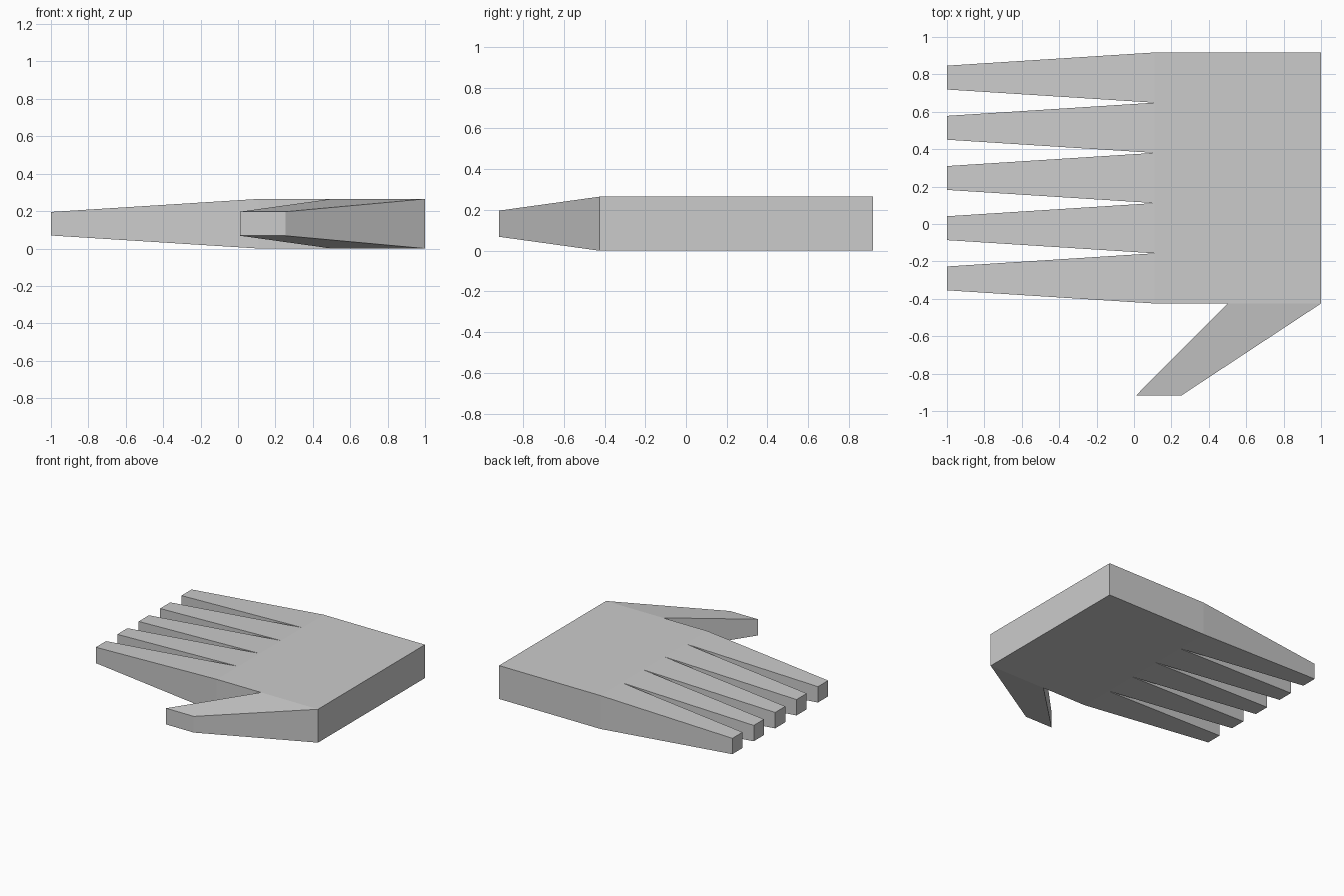
import bpy, bmesh
from mathutils import Vector, Matrix

if "Cube" in bpy.data.objects:
    bpy.data.objects.remove(bpy.data.objects["Cube"])

X0, X1 = 0.11, 1.0            # palm extents
Y0, Y1 = -0.425, 0.917
H = 0.265                     # palm thickness
FINGERS = 5
STEP = (Y1 - Y0) / FINGERS

bm = bmesh.new()

# Palm block
size = Vector((X1 - X0, Y1 - Y0, H))
centre = Vector(((X0 + X1) / 2, (Y0 + Y1) / 2, H / 2))
bmesh.ops.create_cube(bm, size=1, matrix=Matrix.Translation(centre) @ Matrix.Diagonal(size.to_4d()))


def cut(co, no):
    geom = bm.verts[:] + bm.edges[:] + bm.faces[:]
    bmesh.ops.bisect_plane(bm, geom=geom, plane_co=co, plane_no=no, dist=1e-5)


# Slice the palm for the finger roots and the thumb root
for i in range(1, FINGERS):
    cut((0, Y0 + i * STEP, 0), (0, 1, 0))
cut((0.5, 0, 0), (1, 0, 0))
bm.normal_update()


def taper(faces, offset, scale):
    """Extrude each face on its own, shrink its end and move it."""
    for f in bmesh.ops.extrude_discrete_faces(bm, faces=faces)["faces"]:
        c = f.calc_center_median()
        for v in f.verts:
            v.co = c + (v.co - c) * scale + Vector(offset)


finger_roots = [f for f in bm.faces if f.normal.x < -0.9]
thumb_root = [f for f in bm.faces
              if f.normal.y < -0.9 and f.calc_center_median().x > 0.5]

# Fingers and thumb
taper(finger_roots, (-1.0 - X0, 0, 0), 0.475)
taper(thumb_root, (-0.618, -0.917 - Y0, 0), 0.485)

bmesh.ops.recalc_face_normals(bm, faces=bm.faces[:])
mesh = bpy.data.meshes.new("hand")
bm.to_mesh(mesh)
bm.free()
bpy.context.collection.objects.link(bpy.data.objects.new("hand", mesh))
